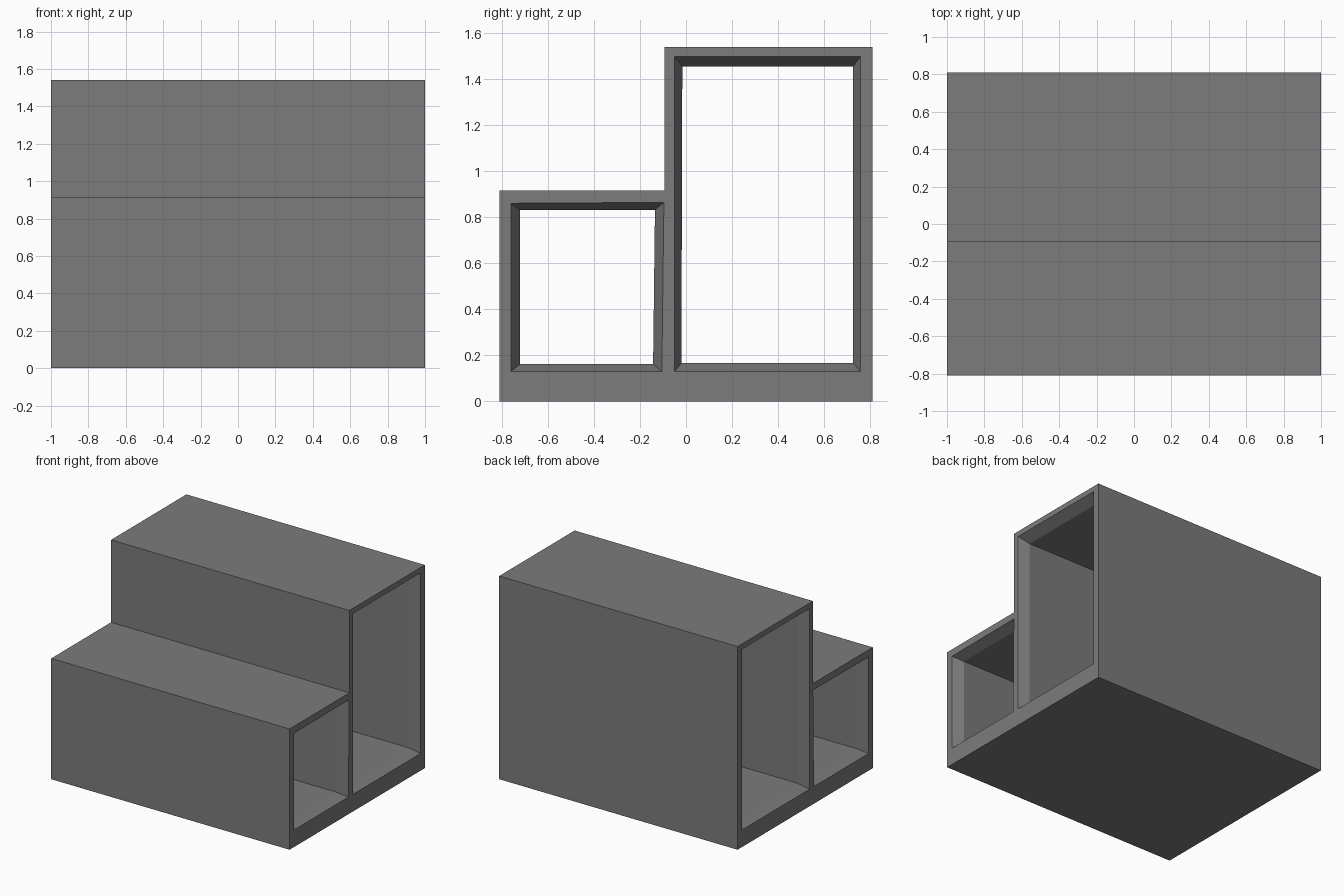
import bpy, bmesh

if "Cube" in bpy.data.objects:
    bpy.data.objects.remove(bpy.data.objects["Cube"])


def loft(name, rings):
    """Solid lofted along x through rings of (x, [(y, z), ...]), capped at both ends."""
    bm = bmesh.new()
    loops = [[bm.verts.new((x, y, z)) for y, z in pts] for x, pts in rings]
    n = len(loops[0])
    for a, b in zip(loops, loops[1:]):
        for i in range(n):
            j = (i + 1) % n
            bm.faces.new((a[i], a[j], b[j], b[i]))
    bm.faces.new(loops[0][::-1])
    bm.faces.new(loops[-1])
    bmesh.ops.recalc_face_normals(bm, faces=bm.faces)
    mesh = bpy.data.meshes.new(name)
    bm.to_mesh(mesh)
    bm.free()
    obj = bpy.data.objects.new(name, mesh)
    bpy.context.collection.objects.link(obj)
    return obj


# Stepped outer block, dark grey
step = [(-0.81, 0), (0.81, 0), (0.81, 1.541), (-0.093, 1.541),
        (-0.093, 0.916), (-0.81, 0.916)]
body = loft("stepped_body", [(-1, step), (1, step)])
dark = bpy.data.materials.new("dark_grey")
dark.diffuse_color = (0.2, 0.2, 0.2, 1)
dark.use_nodes = True
dark.node_tree.nodes["Principled BSDF"].inputs["Base Color"].default_value = dark.diffuse_color
body.data.materials.append(dark)

# Through openings: wide mouth chamfering to a narrower tunnel at both ends
openings = {
    "low_opening": ([(-0.76, 0.13), (-0.105, 0.13), (-0.096, 0.865), (-0.76, 0.861)],
                    [(-0.721, 0.162), (-0.143, 0.162), (-0.135, 0.832), (-0.721, 0.831)]),
    "tall_opening": ([(-0.05, 0.13), (0.759, 0.13), (0.759, 1.5), (-0.05, 1.5)],
                     [(-0.02, 0.166), (0.726, 0.166), (0.726, 1.455), (-0.016, 1.455)]),
}
CHAMFER = 0.075
for name, (mouth, tunnel) in openings.items():
    cutter = loft(name + "_cutter", [
        (-1.1, mouth), (-1, mouth), (-1 + CHAMFER, tunnel),
        (1 - CHAMFER, tunnel), (1, mouth), (1.1, mouth)])
    cutter.hide_render = True
    cutter.data.materials.append(dark)
    mod = body.modifiers.new(name, 'BOOLEAN')
    mod.operation = 'DIFFERENCE'
    mod.solver = 'EXACT'
    mod.object = cutter
    bpy.context.view_layer.objects.active = body
    bpy.ops.object.modifier_apply(modifier=name)
    bpy.data.objects.remove(cutter)
